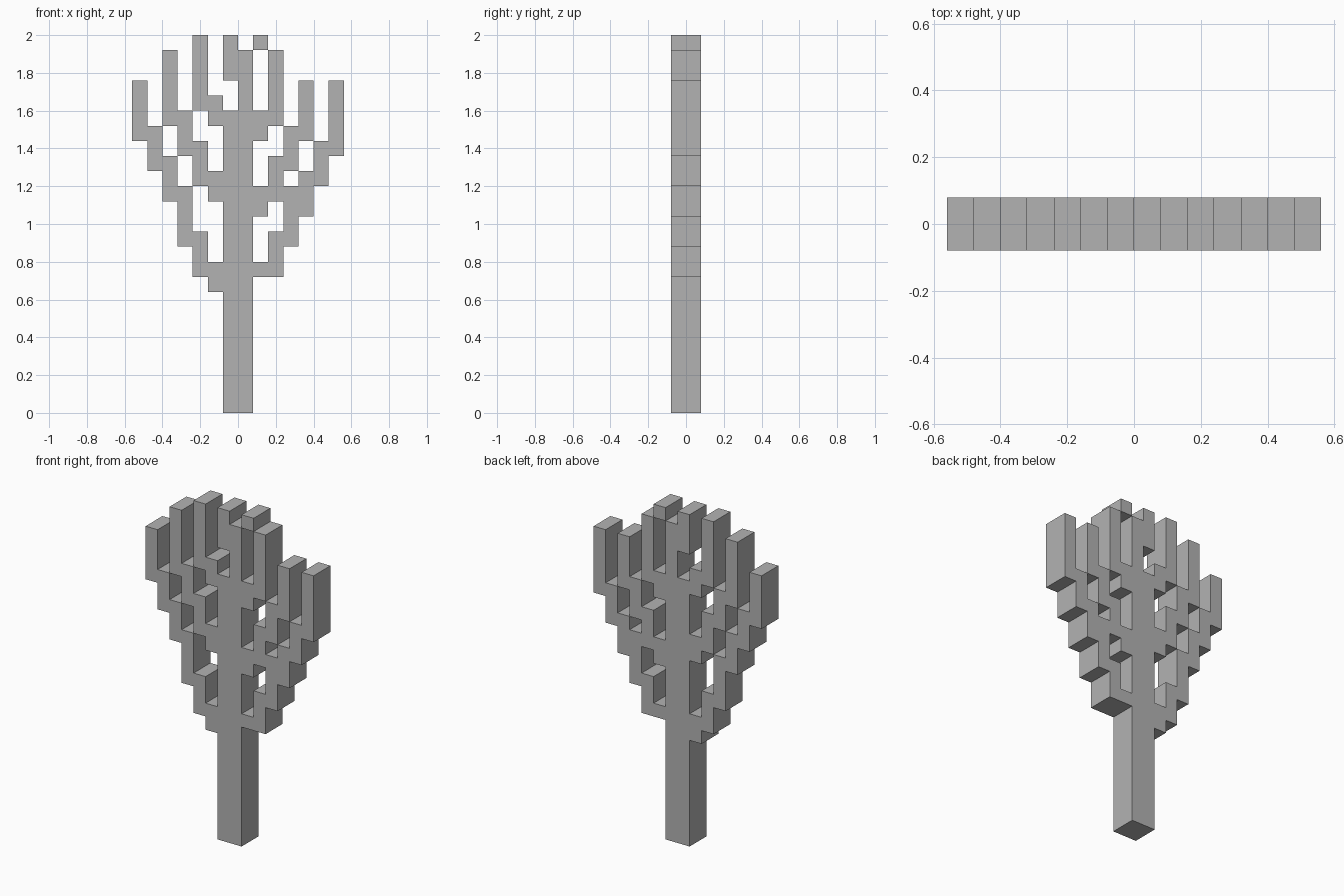
import bpy
import bmesh
from mathutils import Vector

if "Cube" in bpy.data.objects:
    bpy.data.objects.remove(bpy.data.objects["Cube"], do_unlink=True)

CELL = 0.08    # size of one square step
HALF = 0.08    # half the depth of the tree

grey = bpy.data.materials.new("plain grey")
grey.use_nodes = True
grey.diffuse_color = (0.45, 0.45, 0.45, 1)
grey.node_tree.nodes["Principled BSDF"].inputs["Base Color"].default_value = grey.diffuse_color


def stepped_part(name, runs):
    """Extrude a stepped outline; each run is (column, bottom step, top step)."""
    bm = bmesh.new()
    for col, low, high in runs:
        for row in range(low, high):
            corners = ((col, row), (col + 1, row), (col + 1, row + 1), (col, row + 1))
            bm.faces.new([bm.verts.new((x * CELL, -HALF, z * CELL)) for x, z in corners])
    bmesh.ops.remove_doubles(bm, verts=bm.verts, dist=CELL / 10)
    # Keep the front sheet and sweep a copy to the back
    out = bmesh.ops.extrude_face_region(bm, geom=bm.faces[:], use_keep_orig=True)
    moved = [g for g in out["geom"] if isinstance(g, bmesh.types.BMVert)]
    bmesh.ops.translate(bm, verts=moved, vec=Vector((0, 2 * HALF, 0)))
    bmesh.ops.recalc_face_normals(bm, faces=bm.faces)
    bmesh.ops.dissolve_limit(bm, angle_limit=0.02, verts=bm.verts, edges=bm.edges)
    mesh = bpy.data.meshes.new(name)
    bm.to_mesh(mesh)
    bm.free()
    mesh.materials.append(grey)
    obj = bpy.data.objects.new(name, mesh)
    bpy.context.collection.objects.link(obj)


# Trunk with its forked tip
stepped_part("trunk", [(-1, 0, 20), (0, 0, 24)])
stepped_part("trunk_tip_right", [(-1, 22, 25)])
stepped_part("trunk_tip_left", [(1, 24, 25)])

# Branches on the -x side, climbing outward from the trunk
stepped_part("lower_right_branch", [(-2, 8, 10), (-3, 9, 12), (-4, 11, 15),
                                    (-5, 14, 17), (-6, 16, 19), (-7, 18, 22)])
stepped_part("middle_right_branch", [(-2, 14, 16), (-3, 15, 18),
                                     (-4, 17, 20), (-5, 19, 24)])
stepped_part("upper_right_branch", [(-2, 19, 21), (-3, 20, 25)])

# Branches on the +x side
stepped_part("lower_left_branch", [(1, 9, 10), (2, 9, 12), (3, 11, 15),
                                   (4, 13, 16), (5, 15, 18), (6, 17, 22)])
stepped_part("middle_left_branch", [(1, 13, 15), (2, 14, 17),
                                    (3, 16, 19), (4, 18, 22)])
stepped_part("upper_left_branch", [(1, 18, 20), (2, 19, 24)])
